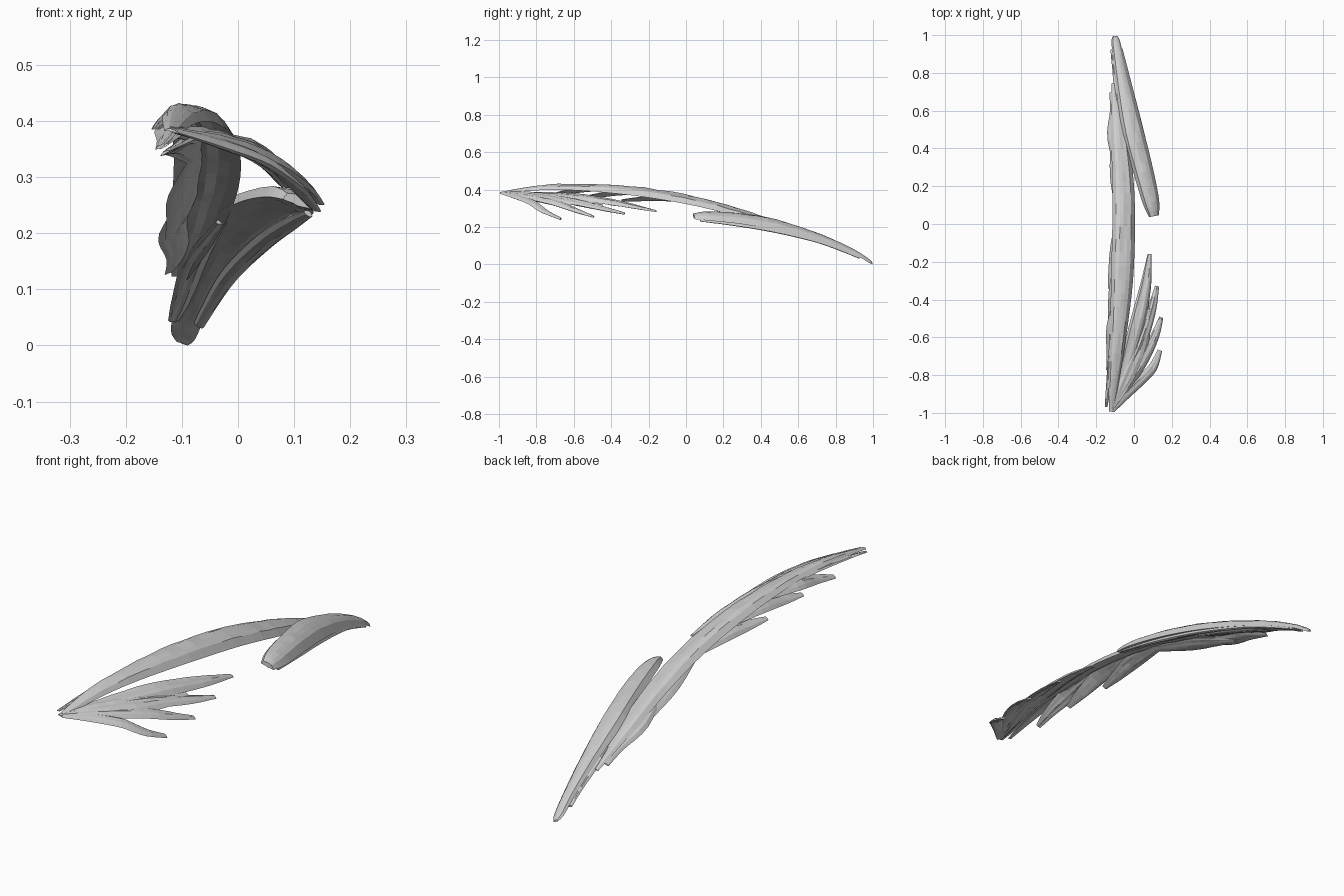
import bpy, math, random
from mathutils import Vector

if "Cube" in bpy.data.objects:
    bpy.data.objects.remove(bpy.data.objects["Cube"])

random.seed(4)
grey = bpy.data.materials.new("pale grey")
grey.diffuse_color = (0.62, 0.62, 0.62, 1)
grey.use_nodes = True
grey.node_tree.nodes["Principled BSDF"].inputs["Base Color"].default_value = grey.diffuse_color
parts = []


def spline(rows, t):
    """Catmull-Rom through rows, t in 0..1"""
    n = len(rows) - 1
    f = min(t * n, n - 1e-6)
    i = int(f)
    u = f - i
    p = [Vector(rows[max(0, min(n, i + k))]) for k in (-1, 0, 1, 2)]
    return 0.5 * (2 * p[1] + (p[2] - p[0]) * u
                  + (2 * p[0] - 5 * p[1] + 4 * p[2] - p[3]) * u * u
                  + (3 * p[1] - p[0] - 3 * p[2] + p[3]) * u ** 3)


def feather(name, rows, tilt=0.0, top=0.45, under=0.1, seg=18, ridge=0.08):
    """Arched blade along rows of (x, y, z, half width); tilt drops its right side"""
    steps = 6
    ridges = [random.uniform(-ridge, ridge) for _ in range(2 * steps)]
    verts, faces = [], []
    for s in range(seg + 1):
        t = s / seg
        c = spline(rows, t)
        d = spline(rows, min(1, t + .02)) - spline(rows, max(0, t - .02))
        l = math.hypot(d.x, d.y)
        side = Vector((d.y / l, -d.x / l, -tilt))
        if d.y < 0:
            side = -side
            side.z = -tilt
        w = max(c.w, 0.004)
        ring = [(-1 + 2 * k / steps, top) for k in range(steps + 1)]
        ring += [(1 - 2 * k / steps, under) for k in range(1, steps)]
        for k, (o, h) in enumerate(ring):
            arch = math.sqrt(max(0, 1 - o * o))
            lift = (h + ridges[k] + random.uniform(-.05, .05)) * arch * w
            verts.append(c.xyz + side * o * w + Vector((0, 0, lift)))
    m = 2 * steps
    for s in range(seg):
        for k in range(m):
            a, b = s * m + k, s * m + (k + 1) % m
            faces.append((a, a + m, b + m, b))
    faces += [tuple(range(m)), tuple(range(seg * m, seg * m + m))[::-1]]
    me = bpy.data.meshes.new(name)
    me.from_pydata(verts, [], [f[::-1] for f in faces])
    me.materials.append(grey)
    ob = bpy.data.objects.new(name, me)
    bpy.context.collection.objects.link(ob)
    parts.append(ob)


# long arched main blade
spine = [(-.12, -.99, .38, .012), (-.105, -.8, .403, .03), (-.085, -.6, .407, .042),
         (-.064, -.3, .385, .058), (-.055, 0, .338, .06), (-.06, .25, .277, .056),
         (-.08, .5, .2, .042), (-.105, .75, .12, .014)]
feather("main_blade", spine, .22, .6, .15, 30)
feather("near_end_strand", [(-.148, -.965, .385, .007), (-.135, -.85, .397, .013),
                            (-.115, -.65, .41, .018), (-.09, -.4, .405, .01)])


def on_spine(y, dx, dz, w):
    for a, b in zip(spine, spine[1:]):
        if a[1] <= y <= b[1]:
            u = (y - a[1]) / (b[1] - a[1])
            return (a[0] + (b[0] - a[0]) * u + dx, y, a[2] + (b[2] - a[2]) * u + dz, w)


# barbs hanging along the left edge, (tip y, root y, tip x, drop of tip)
barbs = [(-.77, -.35, -.139, .05), (-.57, -.12, -.132, .05), (-.34, .1, -.13, .045),
         (.5, 0, -.122, .01), (.7, .25, -.122, .005)]
for i, (tip, root, tx, drop) in enumerate(barbs):
    mid1, mid2 = tip + (root - tip) * .22, tip + (root - tip) * .55
    t, q = on_spine(tip, 0, -drop, 0), on_spine(mid1, 0, -.6 * drop, 0)
    feather("left_barb_%d" % (i + 1),
            [(tx, tip, t[2], .009), (tx + .015, mid1, q[2], .021),
             on_spine(mid2, -.035, 0, .03), on_spine(root, -.015, .012, .01)],
            -.5, .45, -.15, 12)

# broad second blade crossing the far end
cover = [(.105, .045, .252, .026), (.09, .12, .25, .044), (.05, .28, .236, .053),
         (-.005, .49, .2, .056), (-.055, .73, .132, .041), (-.085, .9, .062, .028),
         (-.098, .975, .02, .022), (-.1, 1.0, .004, .01)]
feather("crossing_blade", cover, .35, .62, -.08, 28)
feather("crossing_blade_strand", [(-.115, .93, .045, .01), (-.1, .85, .085, .018),
                                  (-.075, .66, .155, .022), (-.03, .42, .22, .01)], 0, .5, -.3)
feather("crossing_blade_rim", [(.125, .08, .235, .008), (.092, .25, .217, .014),
                               (.042, .47, .182, .016), (-.02, .72, .12, .014),
                               (-.07, .93, .037, .009)], .5, .7, -.5)

# webbed palm joining the fingers
palm = [(-.115, -.98, .383, .014), (-.05, -.84, .37, .04), (.01, -.7, .35, .048),
        (.06, -.54, .325, .03), (.075, -.44, .315, .012)]
feather("finger_palm", palm, .35, .35, -.1, 16)

# four fingers fanning from the near end
fingers = [
    [(-.115, -.98, .383, .012), (-.06, -.8, .372, .028), (.01, -.55, .352, .04),
     (.06, -.33, .318, .03), (.082, -.155, .284, .01)],
    [(-.115, -.98, .383, .012), (-.05, -.82, .367, .026), (.03, -.64, .342, .032),
     (.09, -.46, .302, .025), (.122, -.325, .272, .011)],
    [(-.115, -.98, .383, .012), (-.04, -.86, .364, .026), (.05, -.71, .332, .03),
     (.11, -.59, .29, .023), (.144, -.49, .255, .011)],
    [(-.115, -.985, .383, .012), (-.04, -.9, .36, .022), (.04, -.82, .33, .026),
     (.1, -.755, .285, .024), (.137, -.665, .243, .012)]]
for i, rows in enumerate(fingers):
    feather("finger_%d" % (i + 1), rows, .3, .5, -.25, 16)

# rest on the ground and centre
pts = [v.co for o in parts for v in o.data.vertices]
lo = [min(p[i] for p in pts) for i in range(3)]
hi = [max(p[i] for p in pts) for i in range(3)]
shift = Vector((-(lo[0] + hi[0]) / 2, -(lo[1] + hi[1]) / 2, -lo[2]))
for o in parts:
    for v in o.data.vertices:
        v.co += shift
